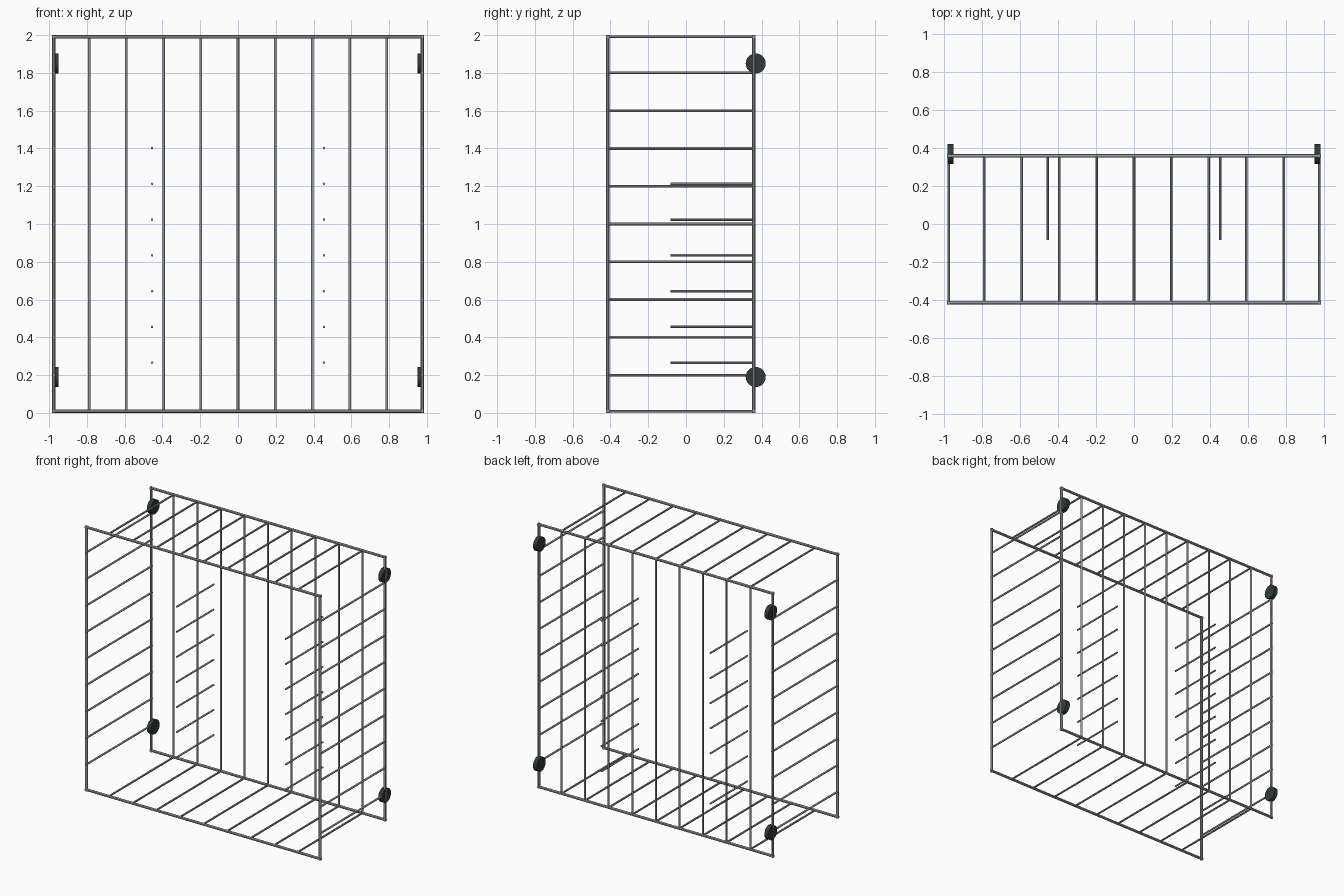
import bpy
from mathutils import Vector

cube = bpy.data.objects.get("Cube")
if cube:
    bpy.data.objects.remove(cube, do_unlink=True)


def material(name, color):
    mat = bpy.data.materials.new(name)
    mat.use_nodes = True
    mat.diffuse_color = color
    mat.node_tree.nodes["Principled BSDF"].inputs["Base Color"].default_value = color
    return mat


STEEL = material("grey steel", (0.32, 0.32, 0.32, 1))
RUBBER = material("dark rubber", (0.032, 0.042, 0.044, 1))


def rod(name, start, end, radius, mat=STEEL, sides=12):
    """Closed cylinder running between two points."""
    a, b = Vector(start), Vector(end)
    bpy.ops.mesh.primitive_cylinder_add(
        vertices=sides, radius=radius, depth=(b - a).length, location=(a + b) / 2,
        rotation=(b - a).to_track_quat("Z", "Y").to_euler())
    obj = bpy.context.object
    obj.name = name
    obj.data.materials.append(mat)
    bpy.ops.object.shade_smooth_by_angle()
    return obj


R, RUNG, PEG = 0.0095, 0.007, 0.0065
X = 0.975
FRONT, BACK = -0.414, 0.359
BOTTOM, TOP = R, 2 - R

# Rectangular front and back frames
for label, y in (("front", FRONT), ("back", BACK)):
    for side, s in (("left", 1), ("right", -1)):
        rod(f"{label}_{side}_post", (s * X, y, 0), (s * X, y, 2), R)
    for level, z in (("bottom", BOTTOM), ("top", TOP)):
        rod(f"{label}_{level}_rail", (-X - R, y, z), (X + R, y, z), R)

# Upright back bars, with matching floor and roof bars
for i in range(-4, 5):
    x = i * 0.197
    rod("back_bar", (x, BACK, BOTTOM), (x, BACK, TOP), RUNG)
    for level, z in (("floor", BOTTOM), ("roof", TOP)):
        rod(f"{level}_bar", (x, FRONT, z), (x, BACK, z), RUNG)

for side, s in (("left", 1), ("right", -1)):
    # Side rungs
    for i in range(1, 10):
        z = 0.2 * i
        rod(f"{side}_rung", (s * X, FRONT - R, z), (s * X, BACK + R, z), RUNG)
    # Column of shelf pegs
    for i in range(7):
        z = 0.266 + 0.1893 * i
        rod(f"{side}_peg", (s * 0.455, -0.083, z), (s * 0.455, BACK, z), PEG)
    # Wheels on the back posts
    for level, z in (("lower", 0.19), ("upper", 1.85)):
        rod(f"{level}_{side}_wheel", (s * 0.95, 0.369, z), (s * 0.982, 0.369, z),
            0.053, RUBBER, 32)
